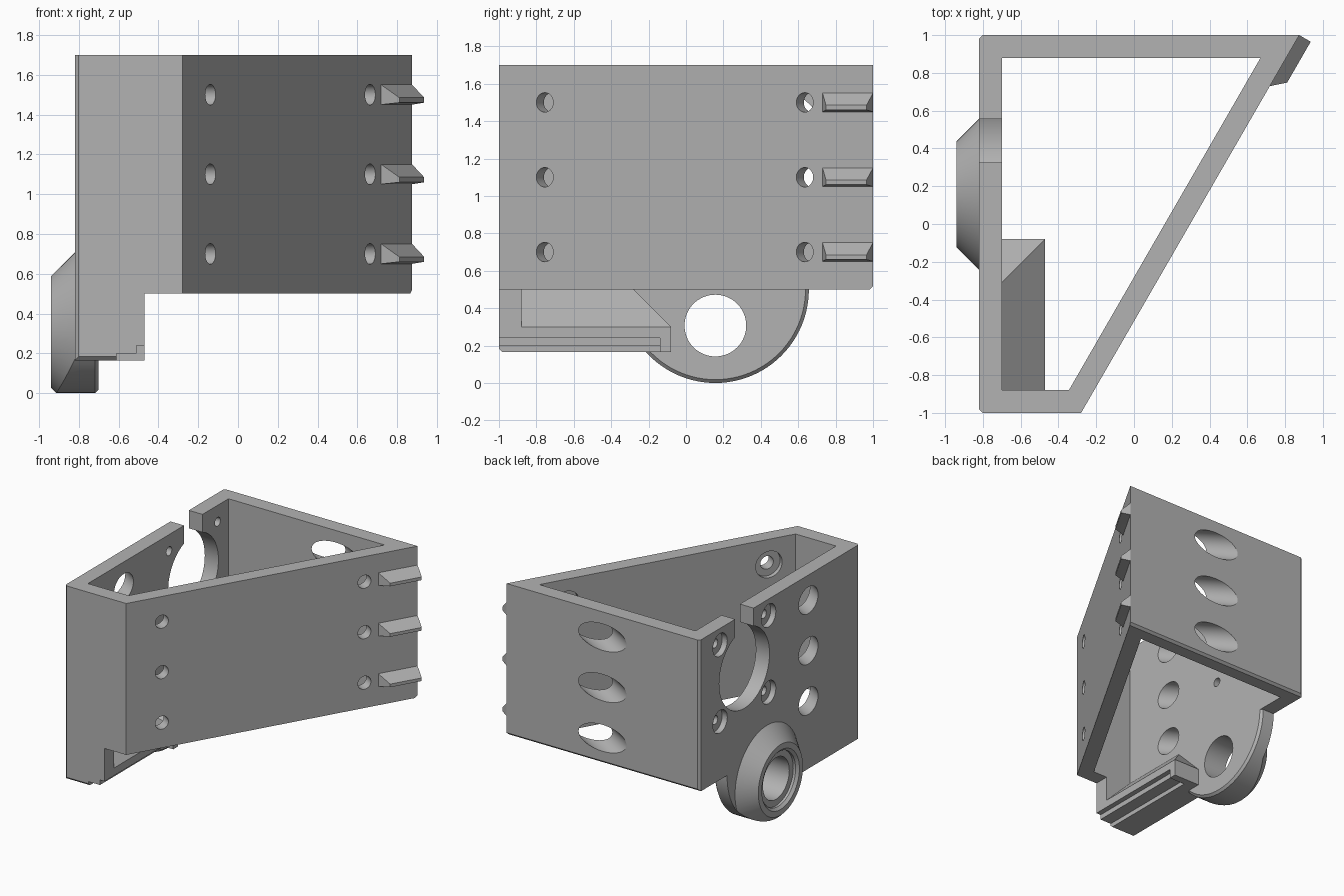
import bpy, bmesh, math
from mathutils import Vector

if "Cube" in bpy.data.objects:
    bpy.data.objects.remove(bpy.data.objects["Cube"], do_unlink=True)

grey = bpy.data.materials.new("mid grey")
grey.use_nodes = True
colour = (0.45, 0.45, 0.45, 1)
grey.diffuse_color = colour
grey.node_tree.nodes["Principled BSDF"].inputs["Base Color"].default_value = colour


def finish(name, bm):
    bmesh.ops.recalc_face_normals(bm, faces=bm.faces)
    mesh = bpy.data.meshes.new(name)
    bm.to_mesh(mesh)
    bm.free()
    mesh.materials.append(grey)
    obj = bpy.data.objects.new(name, mesh)
    bpy.context.collection.objects.link(obj)
    return obj


def hull(name, points):
    bm = bmesh.new()
    for p in points:
        bm.verts.new(p)
    bmesh.ops.convex_hull(bm, input=bm.verts)
    bmesh.ops.dissolve_limit(bm, angle_limit=0.01, verts=bm.verts, edges=bm.edges)
    return finish(name, bm)


def box(name, xs, ys, zs):
    return hull(name, [(x, y, z) for x in xs for y in ys for z in zs])


def prism(name, outline, low, high, bevel_rule=None, width=0.018):
    bm = bmesh.new()
    face = bm.faces.new([bm.verts.new((x, y, low)) for x, y in outline])
    new = bmesh.ops.extrude_face_region(bm, geom=[face])["geom"]
    bmesh.ops.translate(bm, vec=(0, 0, high - low),
                        verts=[v for v in new if isinstance(v, bmesh.types.BMVert)])
    if bevel_rule:
        edges = [e for e in bm.edges if bevel_rule(e.verts[0].co, e.verts[1].co)]
        bmesh.ops.bevel(bm, geom=edges, offset=width, segments=1, affect='EDGES')
    return finish(name, bm)


def turned(name, profile, origin=(0, 0, 0), axis=(1, 0, 0), sides=64):
    """Solid of revolution; profile holds (distance along axis, radius)."""
    bm = bmesh.new()
    axis = Vector(axis).normalized()
    up = Vector((0, 0, 1))
    side = axis.cross(up)
    rings = []
    for d, r in profile:
        rings.append([bm.verts.new(Vector(origin) + axis * d
                      + (side * math.cos(a) + up * math.sin(a)) * r)
                      for a in (math.tau * i / sides for i in range(sides))])
    for a, b in zip(rings, rings[1:]):
        for i in range(sides):
            j = (i + 1) % sides
            bm.faces.new((a[i], a[j], b[j], b[i]))
    bm.faces.new(rings[0])
    bm.faces.new(rings[-1])
    return finish(name, bm)


def combine(target, tool, operation):
    mod = target.modifiers.new("combine", 'BOOLEAN')
    mod.operation = operation
    mod.solver = 'EXACT'
    mod.object = tool
    graph = bpy.context.evaluated_depsgraph_get()
    mesh = bpy.data.meshes.new_from_object(target.evaluated_get(graph))
    target.modifiers.clear()
    target.data = mesh
    bpy.data.objects.remove(tool, do_unlink=True)


# Four-sided frame with one slanted wall
LEFT, INNER, BASE, TOP = -0.82, -0.70, 0.5, 1.7


def frame_edge(a, b):
    upright = abs(a.x - LEFT) < 0.001 and abs(b.x - LEFT) < 0.001 and abs(a.z - b.z) > 0.5
    back_bottom = min(a.y, b.y) > 0.99 and max(a.z, b.z) < BASE + 0.01
    return upright or back_bottom


body = prism("bracket_body", [(LEFT, -1), (-0.28, -1), (0.875, 1), (LEFT, 1)],
             BASE, TOP, frame_edge)
cavity = prism("cavity", [(INNER, -0.88), (-0.345, -0.88), (0.67, 0.88), (INNER, 0.88)],
               BASE - 0.1, TOP + 0.1)
combine(body, cavity, 'DIFFERENCE')


# Lower extension of the front and side walls
def skirt_edge(a, b):
    at_left = max(a.x, b.x) < LEFT + 0.001
    at_front = max(a.y, b.y) < -0.999
    at_bottom = max(a.z, b.z) < 0.2
    return (at_left and at_front) or (at_bottom and at_front)


FLOOR = 0.165
skirt = prism("skirt", [(LEFT, -1), (-0.47, -1), (-0.47, -0.88), (INNER, -0.88),
                        (INNER, -0.08), (LEFT, -0.08)], FLOOR, 0.55, skirt_edge)
combine(body, skirt, 'UNION')

# Sloped ledge inside the skirt
ledge = hull("ledge", [(x, y, FLOOR) for x in (-0.76, -0.47) for y in (-0.94, -0.08)]
             + [(-0.47, -0.94, 0.3), (-0.47, -0.08, 0.3), (-0.76, -0.08, 0.3),
                (-0.76, -0.94, 0.59), (-0.76, -0.37, 0.59)])
combine(body, ledge, 'UNION')

# Stepped rail under the ledge
for start, height in ((-0.61, 0.2), (-0.51, 0.24)):
    combine(body, box("rail_step", (start, -0.4), (-1.1, -0.14), (0.1, height)), 'DIFFERENCE')

# Round tab below the side wall
PIVOT_Y = 0.157
tab = turned("tab", [(LEFT, 0.5), (INNER - 0.018, 0.5), (INNER, 0.482)],
             (0, PIVOT_Y, 0.5), sides=96)
combine(body, tab, 'UNION')

# Conical boss trimmed to the tab outline
boss = turned("boss", [(-0.94, 0.28), (LEFT, 0.4), (-0.77, 0.4)], (0, PIVOT_Y, 0.307))
combine(boss, turned("boss_trim", [(-1, 0.5), (-0.6, 0.5)], (0, PIVOT_Y, 0.5), sides=96),
        'INTERSECT')
combine(body, boss, 'UNION')
combine(body, turned("bore", [(-0.96, 0.255), (-0.92, 0.215), (-0.9, 0.215),
                              (-0.9, 0.165), (-0.6, 0.165)], (0, PIVOT_Y, 0.307)),
        'DIFFERENCE')

# Large round opening with a slot to the top edge and four screw holes
OPEN_Y, OPEN_Z = 0.44, 1.265
combine(body, turned("opening", [(-0.9, 0.315), (-0.6, 0.315)], (0, OPEN_Y, OPEN_Z)),
        'DIFFERENCE')
combine(body, box("slot", (-0.9, -0.6), (0.325, 0.555), (OPEN_Z, 1.8)), 'DIFFERENCE')
for dy in (-0.304, 0.304):
    for dz in (-0.304, 0.304):
        screw = turned("screw_hole", [(-0.9, 0.09), (-0.775, 0.09), (-0.775, 0.035),
                                      (-0.6, 0.035)], (0, OPEN_Y + dy, OPEN_Z + dz), sides=32)
        combine(body, screw, 'DIFFERENCE')

# Screw holes through the slanted wall with wide access holes opposite, and hooks
normal = Vector((0.866, -0.5, 0))
along = Vector((0.5, 0.866, 0))
for z in (0.7, 1.1, 1.5):
    for x, y in ((-0.139, -0.755), (0.664, 0.635)):
        hole = turned("access_hole", [(-1.15, 0.105), (-0.08, 0.105), (-0.08, 0.052),
                                      (0.1, 0.052)], (x, y, z), normal, 40)
        combine(body, hole, 'DIFFERENCE')
    tip = Vector((0.875, 1, z))
    points = []
    for length, out, dz in ((0.312, 0, 0.05), (0.312, 0, -0.05), (0.312, -0.03, 0.05),
                            (0.312, -0.03, -0.05), (0.25, 0.07, -0.015), (0.25, 0.07, -0.04)):
        for back in (0, length):
            # Keep the buried root clear of the back face
            shift = 0.02 if out < 0 and back == 0 else back
            points.append(tip - along * shift + normal * out + Vector((0, 0, dz)))
    combine(body, hull("hook", points), 'UNION')

bpy.ops.object.select_all(action='DESELECT')
body.select_set(True)
bpy.context.view_layer.objects.active = body
bpy.ops.object.shade_smooth_by_angle(angle=math.radians(25))
